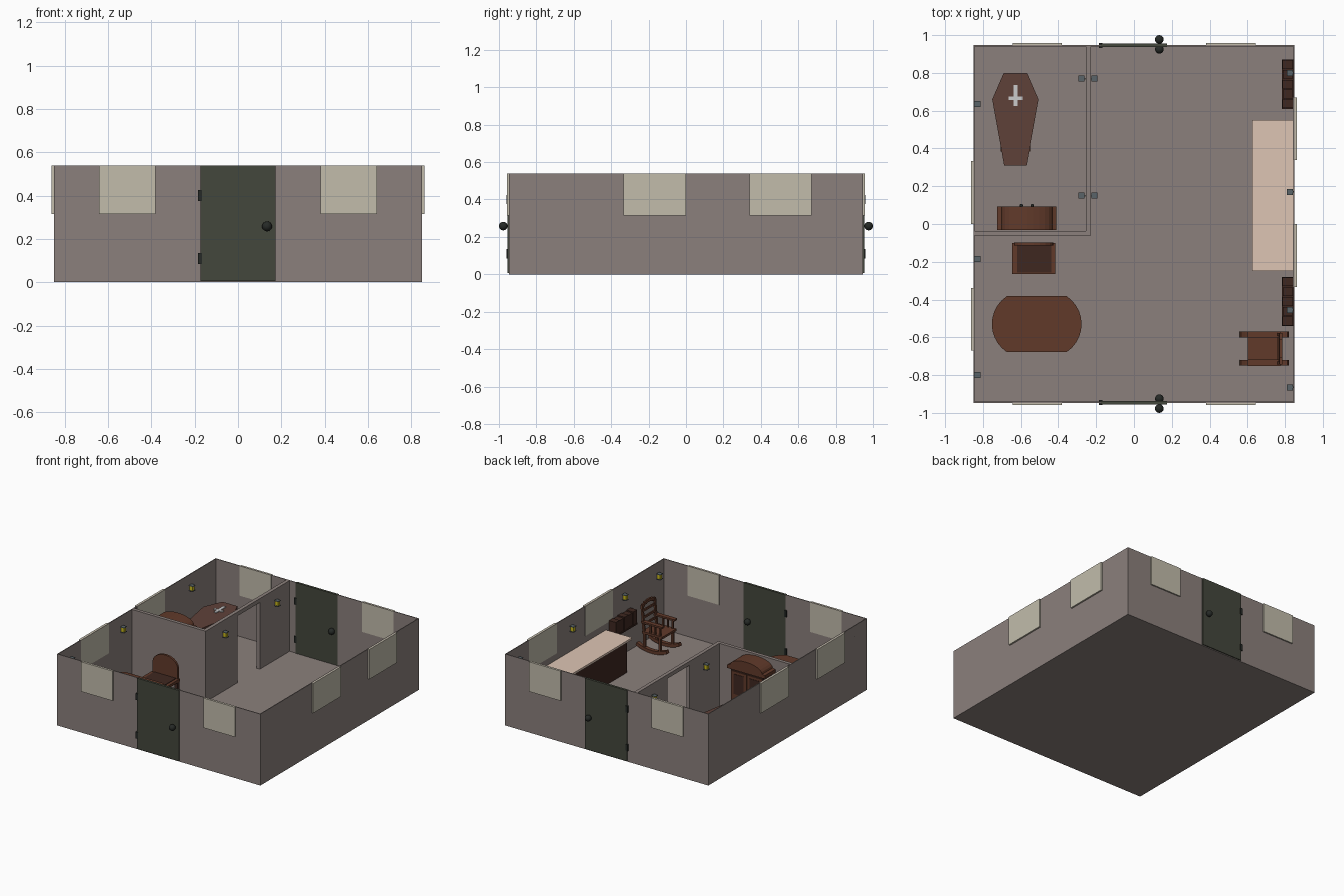
import bpy, bmesh, math
from mathutils import Vector

if "Cube" in bpy.data.objects:
    bpy.data.objects.remove(bpy.data.objects["Cube"])


def mat(name, hexcode):
    rgb = [int(hexcode[i:i + 2], 16) / 255 for i in (0, 2, 4)]
    m = bpy.data.materials.new(name)
    m.diffuse_color = [c / 12.92 if c < .04 else ((c + .055) / 1.055) ** 2.4 for c in rgb] + [1]
    m.use_nodes = True
    m.node_tree.nodes["Principled BSDF"].inputs["Base Color"].default_value = m.diffuse_color
    return m


PLASTER, DOOR, GLASS = mat("plaster", "8b807c"), mat("door_green", "44473c"), mat("glass", "c2bcab")
WOOD, DARK, COFFIN = mat("wood", "613a2a"), mat("dark_wood", "3e2720"), mat("coffin_wood", "5f4139")
TOP, IRON, SILVER = mat("pale_top", "dec5b4"), mat("iron", "262a27"), mat("silver", "c4c4c4")
GLOW, CAP = mat("lamp_glow", "c8b81e"), mat("lamp_cap", "5a6468")


def finish(name, bm, m):
    bmesh.ops.recalc_face_normals(bm, faces=bm.faces)
    me = bpy.data.meshes.new(name)
    bm.to_mesh(me)
    bm.free()
    me.materials.append(m)
    o = bpy.data.objects.new(name, me)
    bpy.context.collection.objects.link(o)
    return o


def box(name, m, x0, x1, y0, y1, z0, z1):
    bm = bmesh.new()
    bmesh.ops.create_cube(bm, size=1)
    for v in bm.verts:
        v.co = ((x0 + x1) / 2 + v.co.x * (x1 - x0), (y0 + y1) / 2 + v.co.y * (y1 - y0),
                (z0 + z1) / 2 + v.co.z * (z1 - z0))
    return finish(name, bm, m)


def prism(name, m, pts, lo, hi, axis):
    """Extrude a 2D profile along z (pts are x, y) or y (pts are x, z)."""
    bm = bmesh.new()
    put = (lambda a, b, t: (a, b, t)) if axis == "z" else (lambda a, b, t: (a, t, b))
    f = bm.faces.new([bm.verts.new(put(a, b, lo)) for a, b in pts])
    r = bmesh.ops.extrude_face_region(bm, geom=[f])
    vs = [g for g in r["geom"] if isinstance(g, bmesh.types.BMVert)]
    bmesh.ops.translate(bm, verts=vs, vec=put(0, 0, hi - lo))
    return finish(name, bm, m)


def ball(name, m, c, r):
    bm = bmesh.new()
    bmesh.ops.create_uvsphere(bm, u_segments=16, v_segments=10, radius=r)
    bmesh.ops.translate(bm, verts=bm.verts, vec=Vector(c))
    for f in bm.faces:
        f.smooth = True
    return finish(name, bm, m)


def arc(cx, cy, rx, ry, a0, a1, n=10):
    return [(cx + rx * math.cos(math.radians(a0 + (a1 - a0) * i / n)),
             cy + ry * math.sin(math.radians(a0 + (a1 - a0) * i / n))) for i in range(n + 1)]


# Shell
X, Y, H, T = .85, .947, .54, .006
box("floor", PLASTER, -X, X, -Y, Y, 0, .006)
for s, side in ((-1, "left"), (1, "right")):
    a, b = sorted((s * X, s * (X - T)))
    box(side + "_wall", PLASTER, a, b, -Y, Y, 0, H)
    a, b = sorted((s * (X + .012), s * (X - T - .002)))
    for y0, y1 in ((-.333, 0), (.34, .67)):
        c, d = sorted((s * y0, s * y1))
        box(side + "_window", GLASS, a, b, c, d, .315, H)

# Front and back walls with doors and windows
for s, side in ((-1, "front"), (1, "back")):
    a, b = sorted((s * Y, s * (Y - T)))
    for k in (-1, 1):
        c, d = sorted((k * .174, k * X))
        box(side + "_wall", PLASTER, c, d, a, b, 0, H)
        c, d = sorted((k * .38, k * .643))
        p, q = sorted((s * (Y + .01), s * (Y - T - .002)))
        box(side + "_window", GLASS, c, d, p, q, .315, H)
    p, q = sorted((s * (Y + .008), s * (Y - .01)))
    box(side + "_door", DOOR, -.174, .174, p, q, .006, H)
    for z in (.11, .4):
        box(side + "_hinge", IRON, -.184, -.166, p - .004, q + .004, z - .025, z + .025)
    for y in (s * .977, s * .925):
        ball(side + "_door_knob", IRON, (.134, y, .258), .023)
    box(side + "_knob_stem", IRON, .128, .14, s * .95 - .02, s * .95 + .02, .252, .264)

# Inner partition with doorway
P0, P1 = -.254, -.227
box("partition_front", PLASTER, -X, P1, -.062, -.036, 0, H)
box("partition_side_a", PLASTER, P0, P1, -.036, .32, 0, H)
box("partition_side_b", PLASTER, P0, P1, .585, Y, 0, H)
box("partition_lintel", PLASTER, P0, P1, .32, .585, .51, H)

# Wall lamps: (x, y, direction toward the wall)
LAMPS = [(-.828, y, -1) for y in (.635, -.185, -.8)]
LAMPS += [(.826, y, 1) for y in (.8, .17, -.455, -.865)]
LAMPS += [(x, y, d) for x, d in ((-.278, 1), (-.208, -1)) for y in (.15, .77)]
for x, y, d in LAMPS:
    box("lamp_glass", GLOW, x - .012, x + .012, y - .012, y + .012, .425, .457)
    for z in (.42, .457):
        box("lamp_cap", CAP, x - .016, x + .016, y - .016, y + .016, z, z + .005)
    a, b = sorted((x, x + d * .022))
    box("lamp_bracket", IRON, a, b, y - .004, y + .004, .457, .461)

# Counter
box("counter_base", DARK, .65, .844, -.225, .525, .006, .25)
box("counter_top", TOP, .625, .844, -.25, .55, .25, .266)

# Wall shelves with a row of blocks
for y0 in (-.54, .61):
    box("shelf_board", DARK, .783, .844, y0, y0 + .26, .215, .225)
    for i in range(5):
        y = y0 + i * .052
        box("shelf_block", DARK, .785 + .004 * (i % 2), .842, y + .003, y + .049, .225, .325 - .006 * (i % 2))

# Coffin on trestles
cx = -.628
hexa = [(-.062, .80), (.062, .80), (.123, .66), (.06, .31), (-.06, .31), (-.123, .66)]
inset = [(cx + x * .94, .56 + (y - .56) * .97) for x, y in hexa]
prism("coffin_body", COFFIN, inset, .19, .285, "z")
prism("coffin_lid", COFFIN, [(cx + x, y) for x, y in hexa], .285, .31, "z")
box("cross_upright", SILVER, cx - .011, cx + .011, .625, .735, .31, .317)
box("cross_bar", SILVER, cx - .037, cx + .037, .657, .675, .31, .317)
for y in (.4, .7):
    box("trestle_beam", WOOD, cx - .08, cx + .08, y - .015, y + .015, .165, .19)
    for k in (-1, 1):
        box("trestle_leg", WOOD, cx + k * .06 - .012, cx + k * .06 + .012, y - .012, y + .012, .006, .165)

# Wardrobe with arched cornice
wx = -.567
box("wardrobe_plinth", DARK, wx - .157, wx + .157, -.032, .093, .006, .045)
box("wardrobe_body", DARK, wx - .137, wx + .137, -.028, .078, .045, .45)
for k in (-1, 1):
    a, b = sorted((wx + k * .004, wx + k * .128))
    box("wardrobe_door", WOOD, a, b, .078, .084, .055, .43)
    a, b = sorted((wx + k * .026, wx + k * .108))
    for z0, z1 in ((.08, .22), (.26, .41)):
        box("wardrobe_panel", DARK, a, b, .084, .087, z0, z1)
    ball("wardrobe_knob", IRON, (wx + k * .03, .098, .25), .009)
crown = [(wx - .157, .445), (wx + .157, .445), (wx + .157, .47)]
crown += arc(wx, .475, .135, .055, 0, 180, 12) + [(wx - .157, .47)]
prism("wardrobe_cornice", WOOD, crown, -.032, .093, "y")

# Chair with arched back
box("chair_seat", WOOD, -.645, -.415, -.265, -.1, .125, .145)
box("chair_cushion", DARK, -.62, -.438, -.258, -.115, .145, .149)
prism("chair_back", WOOD, [(-.635, .145), (-.425, .145)] + arc(-.53, .225, .105, .075, 0, 180), -.114, -.098, "y")
for x in (-.63, -.43):
    for y in (-.25, -.115):
        box("chair_leg", DARK, x - .012, x + .012, y - .012, y + .012, .006, .125)

# Table with bulging ends
ty = -.53
rim = arc(-.665 + .09, ty, .178, .178, 123.5, 236.5) + arc(-.365 - .09, ty, .178, .178, -56.5, 56.5)
prism("table_top", WOOD, rim, .215, .235, "z")
for x in (-.605, -.395):
    for y in (ty - .055, ty + .055):
        box("table_leg", WOOD, x - .014, x + .014, y - .014, y + .014, .006, .215)
box("table_rail", WOOD, -.605, -.395, ty - .06, ty + .06, .19, .215)

# Rocking chair
ry, hw = -.66, .075
box("rocker_seat", WOOD, .6, .772, ry - .085, ry + .085, .135, .152)
for k in (-1, 1):
    y = ry + k * hw
    curve = arc(.69, .31, .304, .304, 244.5, 295.5, 10) + arc(.69, .31, .28, .28, 296, 244, 10)
    prism("rocker_runner", WOOD, curve, y - .015, y + .015, "y")
    for x in (.625, .755):
        box("rocker_leg", WOOD, x - .009, x + .009, y - .009, y + .009, .02, .14)
    box("rocker_arm", WOOD, .6, .775, y - .017, y + .017, .215, .228)
    for x in (.625, .665, .705):
        box("arm_spindle", WOOD, x - .006, x + .006, y - .006, y + .006, .15, .216)
    prism("rocker_back_post", WOOD, [(.752, .145), (.768, .145), (.785, .345), (.77, .345)],
          y - .008, y + .008, "y")
for z in (.2, .25, .3):
    x = .76 + (z - .145) * .085
    box("rocker_back_slat", WOOD, x - .005, x + .005, ry - hw, ry + hw, z - .008, z + .008)
# arched top rail of the rocking chair, bowed in the y-z plane
for i in range(6):
    y = ry - hw + i * hw / 3
    z = .335 + .022 * math.sin(math.pi * (i + .5) / 6)
    box("rocker_top_rail", WOOD, .771, .785, y, y + hw / 3, z - .014, z + .008)
